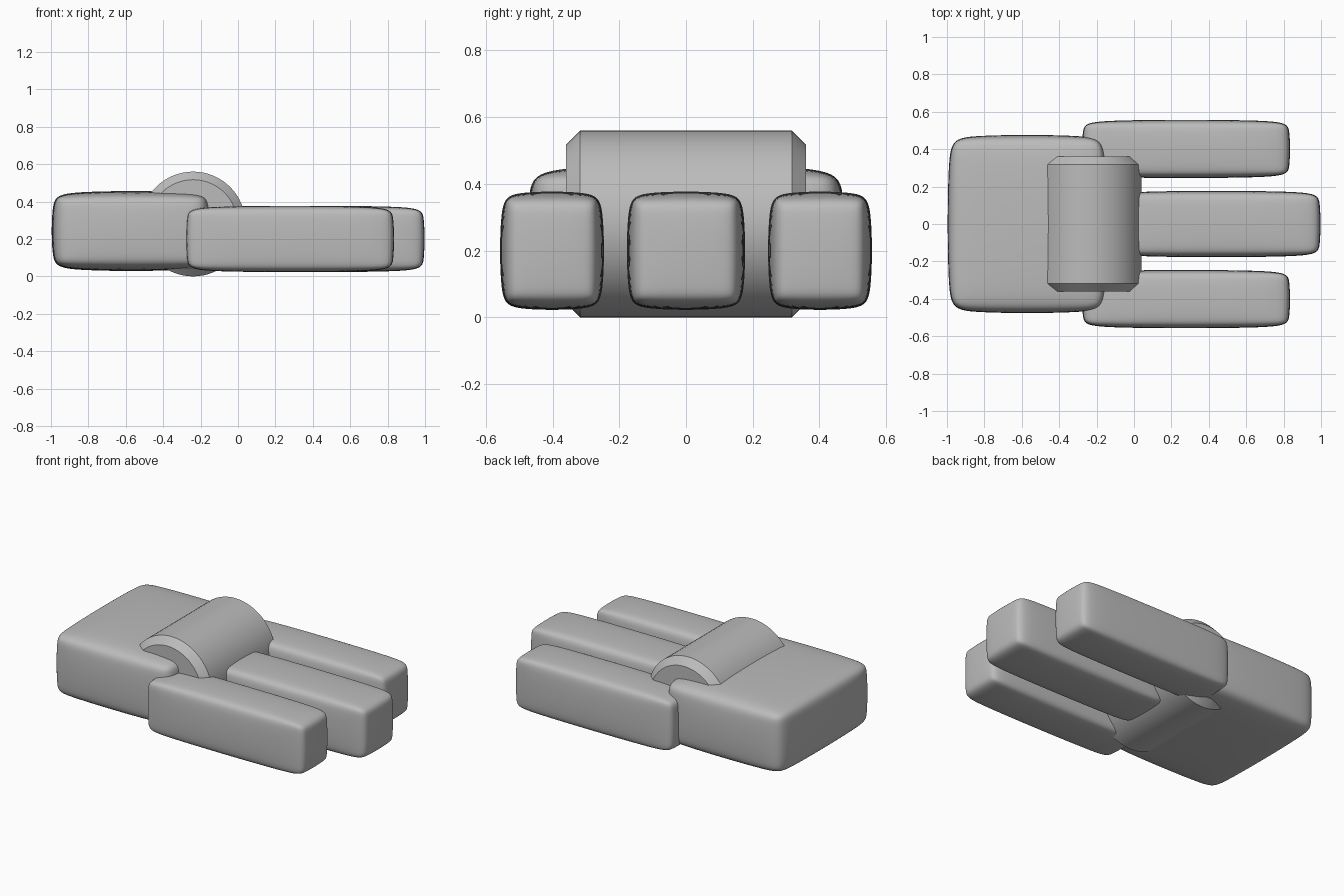
import bpy, bmesh, math
from mathutils import Matrix, Vector

cube = bpy.data.objects.get("Cube")
if cube:
    bpy.data.objects.remove(cube)

grey = bpy.data.materials.new("plain_grey")
grey.use_nodes = True
colour = (0.5, 0.5, 0.5, 1)
grey.diffuse_color = colour
grey.node_tree.nodes["Principled BSDF"].inputs["Base Color"].default_value = colour


def make_object(name, bm):
    mesh = bpy.data.meshes.new(name)
    bm.to_mesh(mesh)
    bm.free()
    mesh.materials.append(grey)
    obj = bpy.data.objects.new(name, mesh)
    bpy.context.collection.objects.link(obj)
    return obj


def soft_block(name, low, high, width):
    """Box with chamfered edges, softened by subdivision."""
    low, high = Vector(low), Vector(high)
    bm = bmesh.new()
    bmesh.ops.create_cube(bm, size=1, matrix=Matrix.Translation((low + high) / 2)
                          @ Matrix.Diagonal((*(high - low), 1)))
    bmesh.ops.bevel(bm, geom=bm.edges[:], offset=width, segments=1,
                    affect='EDGES', profile=0.5)
    for face in bm.faces:
        face.smooth = True
    obj = make_object(name, bm)
    sub = obj.modifiers.new("soften", 'SUBSURF')
    sub.levels = sub.render_levels = 4
    return obj


# Palm block and three fingers
soft_block("palm", (-1, -0.48, 0.025), (-0.14, 0.48, 0.46), 0.05)
soft_block("middle_finger", (-0.12, -0.18, 0.02), (1, 0.18, 0.38), 0.035)
for name, side in (("right_finger", -1), ("left_finger", 1)):
    y = sorted((side * 0.243, side * 0.56))
    soft_block(name, (-0.28, y[0], 0.02), (0.837, y[1], 0.38), 0.035)

# Knuckle roller: chamfered cylinder lying across the palm
bm = bmesh.new()
bmesh.ops.create_cone(bm, cap_ends=True, segments=64, radius1=0.28, radius2=0.28,
                      depth=0.72, matrix=Matrix.Translation((-0.24, 0, 0.28))
                      @ Matrix.Rotation(math.pi / 2, 4, 'X'))
rims = [e for e in bm.edges if abs(e.verts[0].co.y - e.verts[1].co.y) < 0.01]
bmesh.ops.bevel(bm, geom=rims, offset=0.043, segments=1, affect='EDGES', profile=0.5)
roller = make_object("knuckle_roller", bm)
bpy.ops.object.select_all(action='DESELECT')
roller.select_set(True)
bpy.context.view_layer.objects.active = roller
bpy.ops.object.shade_smooth_by_angle(angle=math.radians(30))
